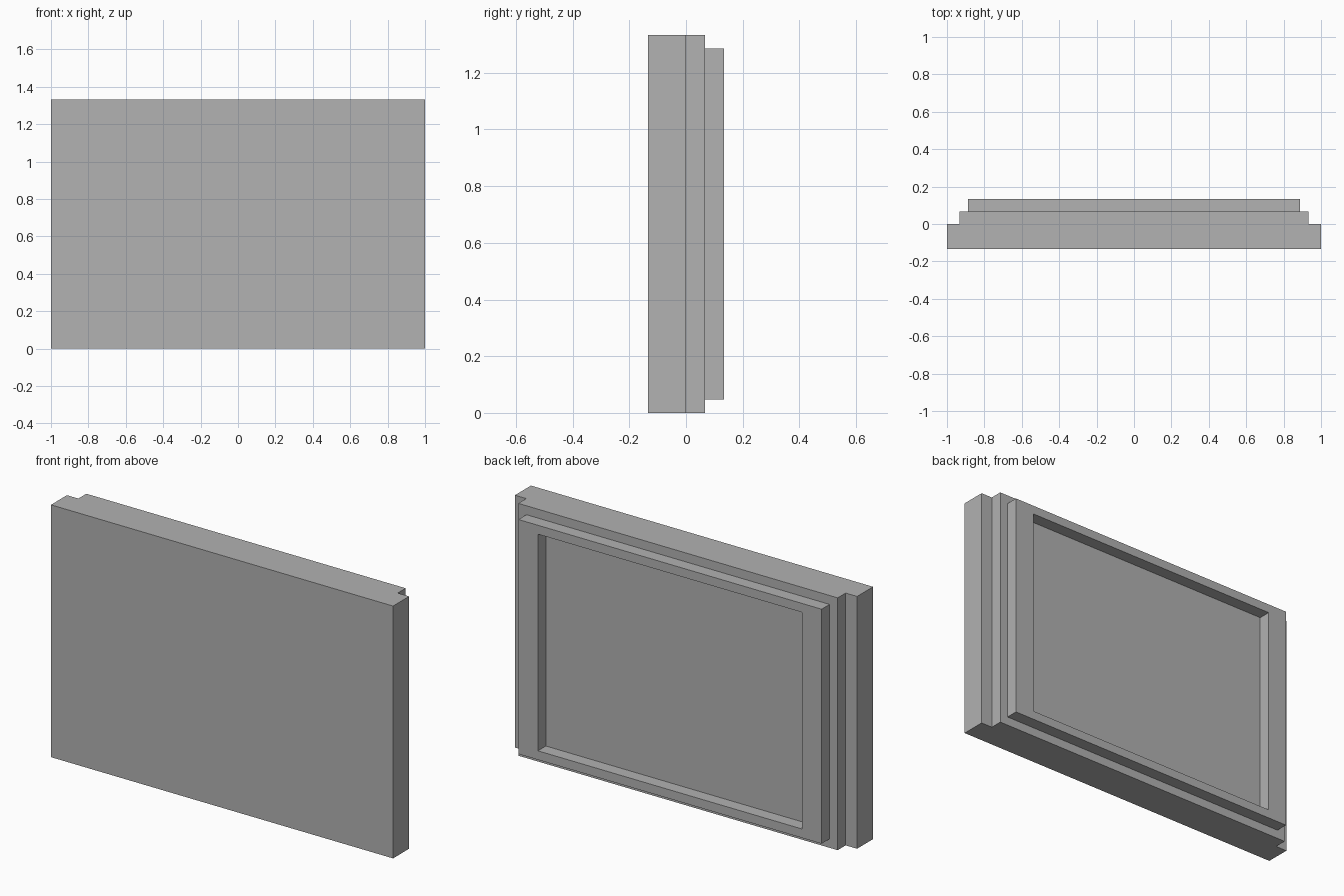
import bpy
import bmesh
from mathutils import Vector

cube = bpy.data.objects.get("Cube")
if cube:
    bpy.data.objects.remove(cube, do_unlink=True)

STEP = 0.2 / 3          # module shared by every ledge
HEIGHT = 20 * STEP

grey = bpy.data.materials.new("plain grey")
grey.use_nodes = True
colour = (0.445, 0.445, 0.445, 1)
grey.diffuse_color = colour
grey.node_tree.nodes["Principled BSDF"].inputs["Base Color"].default_value = colour


def inset(face, side, ends):
    """Inset a back-facing face by separate amounts in x and z."""
    centre = face.calc_center_median()
    bmesh.ops.inset_individual(bm, faces=[face], thickness=ends)
    for v in face.verts:
        v.co.x -= (side - ends) * (1 if v.co.x > centre.x else -1)


def push(face, distance):
    """Extrude a face along y and return the moved face."""
    new = bmesh.ops.extrude_discrete_faces(bm, faces=[face])["faces"][0]
    bmesh.ops.translate(bm, verts=new.verts, vec=Vector((0, distance, 0)))
    return new


bm = bmesh.new()

# Wide front slab with a narrower step behind it, as one upright profile
half = [(1, -2 * STEP), (1, 0), (1 - STEP, 0), (1 - STEP, STEP)]
outline = half + [(-x, y) for x, y in reversed(half)]
base = bm.faces.new([bm.verts.new((x, y, 0)) for x, y in outline])
top = bmesh.ops.extrude_face_region(bm, geom=[base])["geom"]
bmesh.ops.translate(bm, verts=[g for g in top if isinstance(g, bmesh.types.BMVert)],
                    vec=Vector((0, 0, HEIGHT)))
bmesh.ops.recalc_face_normals(bm, faces=bm.faces[:])

# Raised rim on the back, then the recess inside it
back = max(bm.faces, key=lambda f: f.calc_center_median().y)
inset(back, STEP, STEP)
rim = push(back, STEP)
inset(rim, 2 * STEP, STEP)
push(rim, -STEP)
bmesh.ops.recalc_face_normals(bm, faces=bm.faces[:])

mesh = bpy.data.meshes.new("stepped_panel")
bm.to_mesh(mesh)
bm.free()
mesh.materials.append(grey)
panel = bpy.data.objects.new("stepped_panel", mesh)
bpy.context.collection.objects.link(panel)
